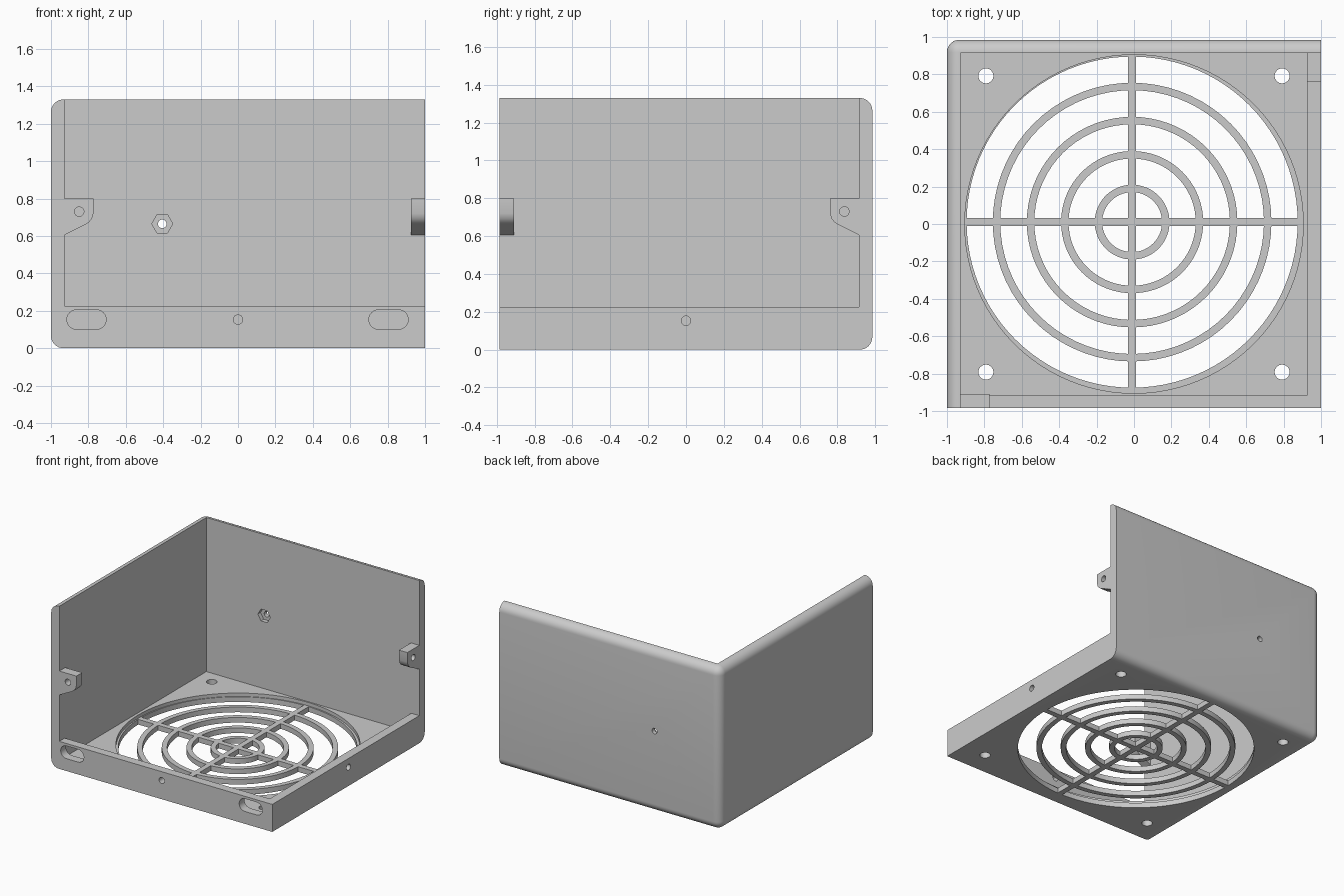
import bpy, bmesh, math
from mathutils import Matrix, Vector

if "Cube" in bpy.data.objects:
    bpy.data.objects.remove(bpy.data.objects["Cube"])

grey = bpy.data.materials.new("light grey")
grey.diffuse_color = (0.6, 0.6, 0.6, 1)
grey.use_nodes = True
grey.node_tree.nodes["Principled BSDF"].inputs["Base Color"].default_value = grey.diffuse_color

X, Y, H = 1.0, 0.985, 1.33          # half sizes and height
WALL_X, WALL_Y = 0.927, 0.915       # inner wall faces
LIP, FLOOR, GRILL = 0.225, 0.07, 0.042
CX, CY = -0.01, 0.01                # grille centre


def make(name, bm):
    bmesh.ops.recalc_face_normals(bm, faces=bm.faces)
    me = bpy.data.meshes.new(name)
    bm.to_mesh(me)
    bm.free()
    me.materials.append(grey)
    ob = bpy.data.objects.new(name, me)
    bpy.context.collection.objects.link(ob)
    return ob


def box(name, lo, hi):
    bm = bmesh.new()
    bmesh.ops.create_cube(bm, size=1)
    for v in bm.verts:
        v.co = Vector([lo[i] if v.co[i] < 0 else hi[i] for i in range(3)])
    return make(name, bm)


def prism(name, pts, to3d, depth):
    """Extrude a 2D outline; to3d maps (u, v) to a point, depth is the sweep."""
    bm = bmesh.new()
    face = bm.faces.new([bm.verts.new(to3d(u, v)) for u, v in pts])
    geo = bmesh.ops.extrude_face_region(bm, geom=[face])["geom"]
    bmesh.ops.translate(bm, vec=depth, verts=[g for g in geo if isinstance(g, bmesh.types.BMVert)])
    return make(name, bm)


def circle(u, v, r, n=32, start=0.0, sweep=math.tau):
    k = n if sweep == math.tau else n - 1
    return [(u + r * math.cos(start + sweep * i / k), v + r * math.sin(start + sweep * i / k))
            for i in range(n)]


def disc(name, x, y, r, z0, z1, n=32):
    return prism(name, circle(x, y, r, n), lambda u, v: (u, v, z0), (0, 0, z1 - z0))


def through_y(name, pts, y0, y1):
    return prism(name, pts, lambda u, v: (u, y0, v), (0, y1 - y0, 0))


def through_x(name, pts, x0, x1):
    return prism(name, pts, lambda u, v: (x0, u, v), (x1 - x0, 0, 0))


def combine(ob, others, op):
    for o in others:
        m = ob.modifiers.new(op, "BOOLEAN")
        m.operation, m.solver, m.object = op, "EXACT", o
        bpy.context.view_layer.objects.active = ob
        bpy.ops.object.modifier_apply(modifier=m.name)
        bpy.data.objects.remove(o)


def smooth(ob):
    bpy.ops.object.select_all(action="DESELECT")
    ob.select_set(True)
    bpy.context.view_layer.objects.active = ob
    bpy.ops.object.shade_smooth_by_angle(angle=math.radians(30))


# Housing block with rounded left and back outer edges
housing = box("housing", (-X, -Y, 0), (X, Y, H))
bm = bmesh.new()
bm.from_mesh(housing.data)


def rounded(e):
    a, b = e.verts[0].co, e.verts[1].co
    left = a.x < 0 and b.x < 0
    back = a.y > 0 and b.y > 0
    level = abs(a.z - b.z) < 0.01
    return (left and back) if not level else (left or back)


bmesh.ops.bevel(bm, geom=[e for e in bm.edges if rounded(e)], offset=0.067,
                segments=8, profile=0.5, affect="EDGES")
bm.to_mesh(housing.data)
bm.free()

# Open front and right sides, hollow interior, fan opening with a step
cuts = [
    box("open_cut", (-WALL_X, -2, LIP), (2, WALL_Y, 2)),
    box("inner_cut", (-WALL_X, -WALL_Y, FLOOR), (WALL_X, WALL_Y, 1)),
    disc("step_cut", 0, 0, 0.905, GRILL, 0.2, 96),
    disc("fan_cut", CX, CY, 0.885, -0.1, 0.2, 96),
]
# Floor screw holes
cuts += [disc("screw_cut", sx * 0.792, sy * 0.792, 0.04, -0.1, 0.2)
         for sx in (-1, 1) for sy in (-1, 1)]
# Cable slots and small holes in the low walls
for x in (-0.81, 0.805):
    slot = circle(x + 0.053, 0.153, 0.052, 13, -math.pi / 2, math.pi) \
        + circle(x - 0.053, 0.153, 0.052, 13, math.pi / 2, math.pi)
    cuts.append(through_y("slot_cut", slot, -1.2, -0.85))
cuts.append(through_y("front_hole_cut", circle(0, 0.153, 0.025, 24), -1.2, -0.85))
cuts.append(through_x("side_hole_cut", circle(0, 0.153, 0.025, 24), 0.85, 1.2))
# Hexagonal nut pocket and its bolt hole in the back wall
cuts.append(through_y("nut_cut", circle(-0.405, 0.665, 0.056, 6), 0.8, 0.95))
cuts.append(through_y("bolt_cut", circle(-0.405, 0.665, 0.023, 24), 0.8, 1.2))
combine(housing, cuts, "DIFFERENCE")
smooth(housing)

# Grille: concentric rings joined by a cross
bars = [box("bar", (CX - 0.022, CY - 0.888, 0), (CX + 0.022, CY + 0.888, GRILL)),
        box("bar", (CX - 0.888, CY - 0.022, 0), (CX + 0.888, CY + 0.022, GRILL))]
rings = []
for r in (0.2, 0.38, 0.563, 0.745):
    ring = disc("ring", CX, CY, r, 0, GRILL, 72)
    combine(ring, [disc("hole", CX, CY, r - 0.04, -0.1, 0.2, 72)], "DIFFERENCE")
    rings.append(ring)
grille = bars[0]
grille.name = "grille"
combine(grille, bars[1:] + rings, "UNION")
smooth(grille)

# Mounting tabs at the free ends of the tall walls; u runs out from the wall
profile = [(0, 0.605), (0.11, 0.66), (0.13, 0.673), (0.146, 0.693), (0.154, 0.72),
           (0.155, 0.8), (0, 0.8)]
hole = circle(0.078, 0.73, 0.025, 24)
front_tab = through_y("front_tab", [(u - WALL_X, v) for u, v in profile], -Y, -WALL_Y + 0.005)
combine(front_tab, [through_y("c", [(u - WALL_X, v) for u, v in hole], -1.2, -0.8)], "DIFFERENCE")
side_tab = through_x("side_tab", [(WALL_Y - u, v) for u, v in profile], WALL_X - 0.003, X)
combine(side_tab, [through_x("c", [(WALL_Y - u, v) for u, v in hole], 0.8, 1.2)], "DIFFERENCE")
smooth(front_tab)
smooth(side_tab)
